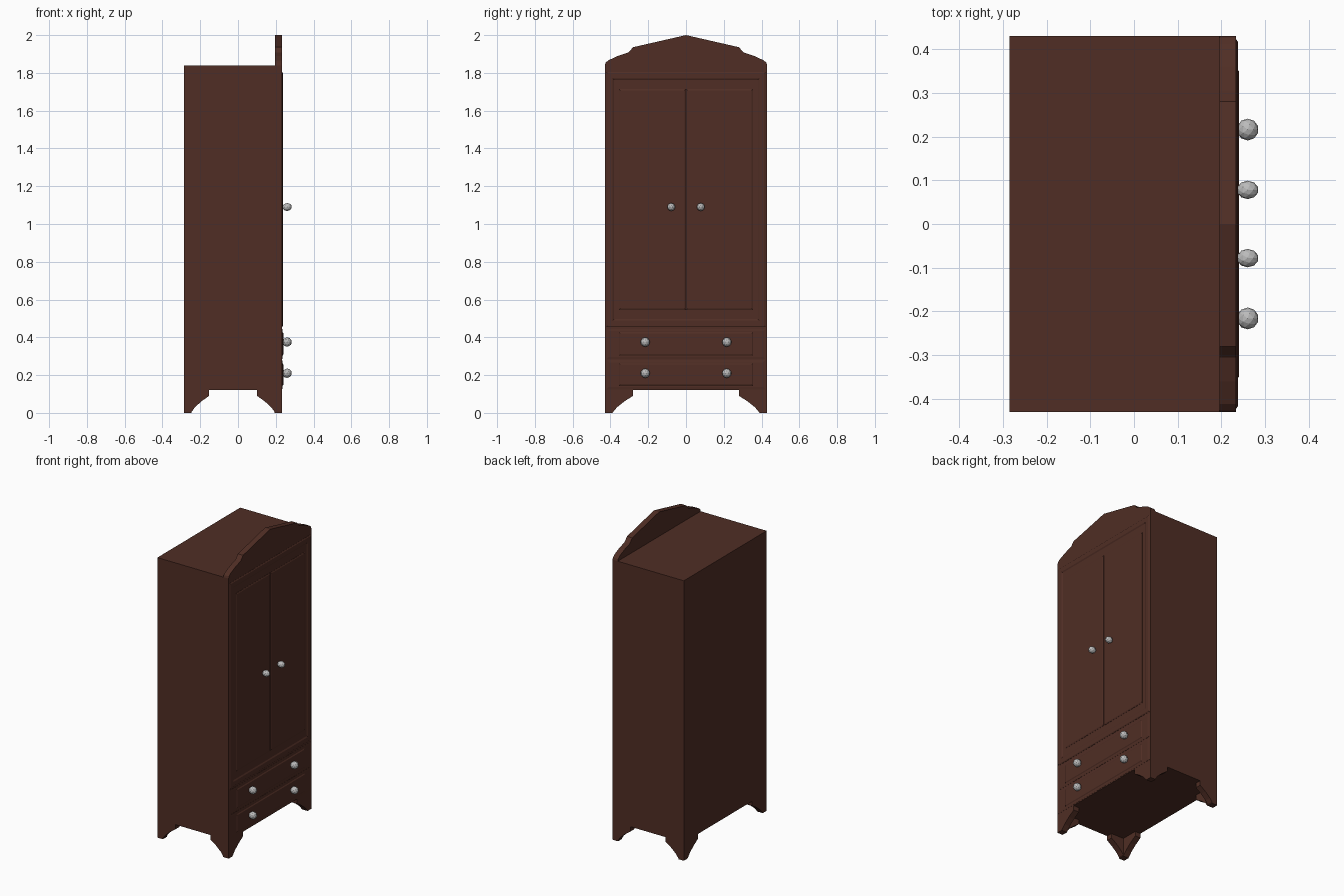
import bpy, bmesh
from mathutils import Matrix

if "Cube" in bpy.data.objects:
    bpy.data.objects.remove(bpy.data.objects["Cube"], do_unlink=True)


def material(name, rgb, rough):
    m = bpy.data.materials.new(name)
    m.use_nodes = True
    m.diffuse_color = (*rgb, 1)
    bsdf = m.node_tree.nodes["Principled BSDF"]
    bsdf.inputs["Base Color"].default_value = (*rgb, 1)
    bsdf.inputs["Roughness"].default_value = rough
    return m


WOOD = material("dark wood", (0.08, 0.027, 0.018), 0.6)
METAL = material("light grey knob", (0.5, 0.5, 0.5), 0.5)

BACK, FRONT, HALF = -0.285, 0.233, 0.43
BASE, TOP = 0.12, 1.84


def finish(name, bm, mat):
    bmesh.ops.recalc_face_normals(bm, faces=bm.faces)
    me = bpy.data.meshes.new(name)
    bm.to_mesh(me)
    bm.free()
    me.materials.append(mat)
    ob = bpy.data.objects.new(name, me)
    bpy.context.scene.collection.objects.link(ob)
    return ob


def loft(name, rings):
    """Close a solid through matching rings of points."""
    bm = bmesh.new()
    loops = [[bm.verts.new(p) for p in ring] for ring in rings]
    n = len(loops[0])
    for a, b in zip(loops, loops[1:]):
        for i in range(n):
            j = (i + 1) % n
            bm.faces.new((a[i], a[j], b[j], b[i]))
    bm.faces.new(loops[0])
    bm.faces.new(loops[-1])
    return finish(name, bm, WOOD)


def panel(name, y0, y1, z0, z1, steps):
    """Moulded panel on the front: steps are (inset, x)."""
    loft(name, [[(x, y0 + d, z0 + d), (x, y1 - d, z0 + d),
                 (x, y1 - d, z1 - d), (x, y0 + d, z1 - d)] for d, x in steps])


# Carcass
loft("cabinet_body", [[(x, -HALF, BASE), (x, HALF, BASE), (x, HALF, TOP), (x, -HALF, TOP)]
                      for x in (BACK, FRONT)])

# Arched crest board
half = [(0.43, 1.84), (0.426, 1.853), (0.412, 1.866), (0.36, 1.89),
        (0.305, 1.908), (0.28, 1.936)]
crest = half + [(0, 2.0)] + [(-y, z) for y, z in reversed(half)]
loft("crest_board", [[(x, y, z) for y, z in crest] for x in (0.195, FRONT)])

# Bracket feet: two plates meeting at each corner
bracket = [(0, 0), (0.04, 0), (0.065, 0.03), (0.105, 0.062), (0.15, 0.09), (0.15, BASE), (0, BASE)]
shorter = [(d * 0.88, z) for d, z in bracket]
THICK = 0.04
for end, cx, sx in (("front", FRONT, -1), ("back", BACK, 1)):
    for side, sy in (("left", 1), ("right", -1)):
        cy = sy * HALF
        loft(f"{end}_{side}_foot_face",
             [[(cx + sx * t, cy - sy * d, z) for d, z in bracket] for t in (0, THICK)])
        loft(f"{end}_{side}_foot_side",
             [[(cx + sx * d, cy - sy * t, z) for d, z in shorter] for t in (0, THICK)])

# Moulded door surround and the two doors
panel("door_surround", -0.422, 0.422, 0.455, 1.805,
      [(0, 0.225), (0, 0.234), (0.006, 0.238), (0.034, 0.238), (0.042, 0.2335)])
for side, y0, y1 in (("left", 0.001, 0.355), ("right", -0.355, -0.001)):
    panel(f"{side}_door", y0, y1, 0.545, 1.715,
          [(0, 0.225), (0, 0.2345), (0.007, 0.238)])

# Drawers with wide sloping borders and a raised face
for name, z0, z1 in (("upper_drawer", 0.285, 0.445), ("lower_drawer", 0.125, 0.28)):
    panel(name + "_border", -0.42, 0.42, z0, z1,
          [(0, 0.225), (0, 0.234), (0.012, 0.236)])
    panel(name + "_face", -0.355, 0.355, z0 + 0.018, z1 - 0.018,
          [(0, 0.225), (0, 0.236), (0.006, 0.24)])


# Faceted knobs
def knob(name, y, z, ry, rz):
    bm = bmesh.new()
    bmesh.ops.create_icosphere(
        bm, subdivisions=2, radius=1,
        matrix=Matrix.Translation((0.26, y, z)) @ Matrix.Diagonal((0.025, ry, rz, 1)))
    finish(name, bm, METAL)


for side, s in (("left", 1), ("right", -1)):
    knob(f"{side}_door_knob", s * 0.078, 1.09, 0.021, 0.021)
    knob(f"upper_drawer_{side}_knob", s * 0.216, 0.375, 0.025, 0.025)
    knob(f"lower_drawer_{side}_knob", s * 0.216, 0.21, 0.025, 0.025)
